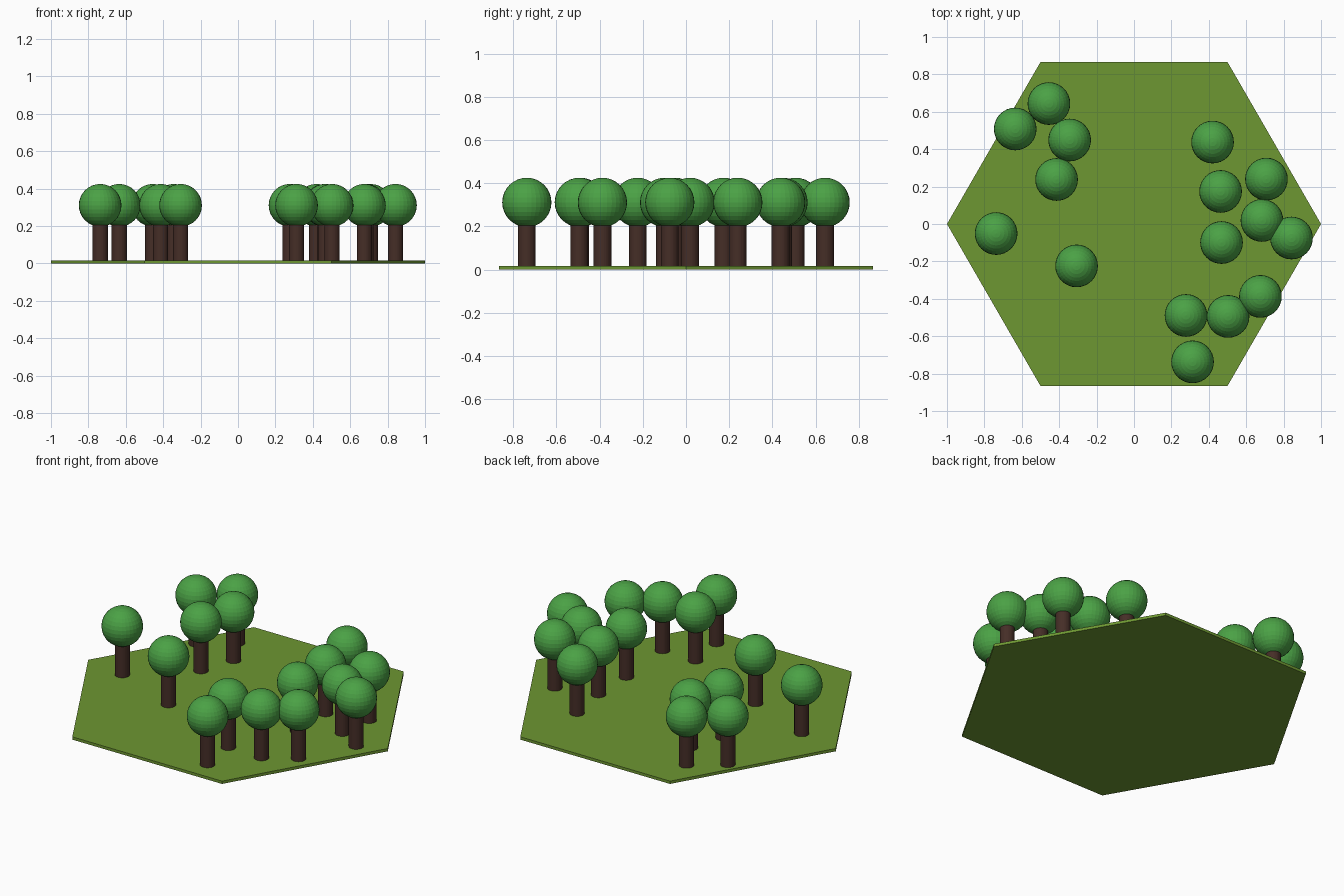
import bpy

if "Cube" in bpy.data.objects:
    bpy.data.objects.remove(bpy.data.objects["Cube"])

SLAB_H = 0.017      # ground thickness
TRUNK_R = 0.041
TRUNK_TOP = 0.25    # ends inside the crown
CROWN_R = 0.114
CROWN_Z = 0.311

TREES = [
    (-0.455, 0.644), (-0.635, 0.508), (-0.344, 0.449), (-0.414, 0.238),
    (-0.737, -0.051), (-0.307, -0.224), (0.42, 0.438), (0.708, 0.24),
    (0.463, 0.174), (0.684, 0.019), (0.842, -0.075), (0.468, -0.099),
    (0.676, -0.387), (0.503, -0.494), (0.278, -0.489), (0.313, -0.737),
]


def material(name, rgb):
    m = bpy.data.materials.new(name)
    m.diffuse_color = (*rgb, 1)
    m.use_nodes = True
    m.node_tree.nodes["Principled BSDF"].inputs["Base Color"].default_value = m.diffuse_color
    return m


def finish(name, mat):
    ob = bpy.context.object
    ob.name = name
    ob.data.materials.append(mat)
    return ob


grass = material("grass", (0.155, 0.31, 0.032))
bark = material("bark", (0.06, 0.027, 0.02))
leaf = material("leaf", (0.07, 0.36, 0.06))

# Hexagonal ground tile with corners on the x axis
bpy.ops.mesh.primitive_cylinder_add(vertices=6, radius=1, depth=SLAB_H,
                                    location=(0, 0, SLAB_H / 2),
                                    rotation=(0, 0, 0.5235988))
bpy.ops.object.transform_apply(location=False, rotation=True, scale=False)
ground = finish("ground_tile", grass)

# Six-sided cylinders may start on either axis: make sure a corner lies on x
if max(v.co.x for v in ground.data.vertices) < 0.95:
    ground.rotation_euler.z = 0.5235988

# Trees: straight trunk and round crown
trunk_h = TRUNK_TOP - SLAB_H
for i, (x, y) in enumerate(TREES, 1):
    bpy.ops.mesh.primitive_cylinder_add(
        vertices=32, radius=TRUNK_R, depth=trunk_h,
        location=(x, y, SLAB_H + trunk_h / 2))
    finish(f"trunk_{i}", bark)
    bpy.ops.mesh.primitive_uv_sphere_add(
        segments=32, ring_count=16, radius=CROWN_R, location=(x, y, CROWN_Z))
    finish(f"crown_{i}", leaf)
